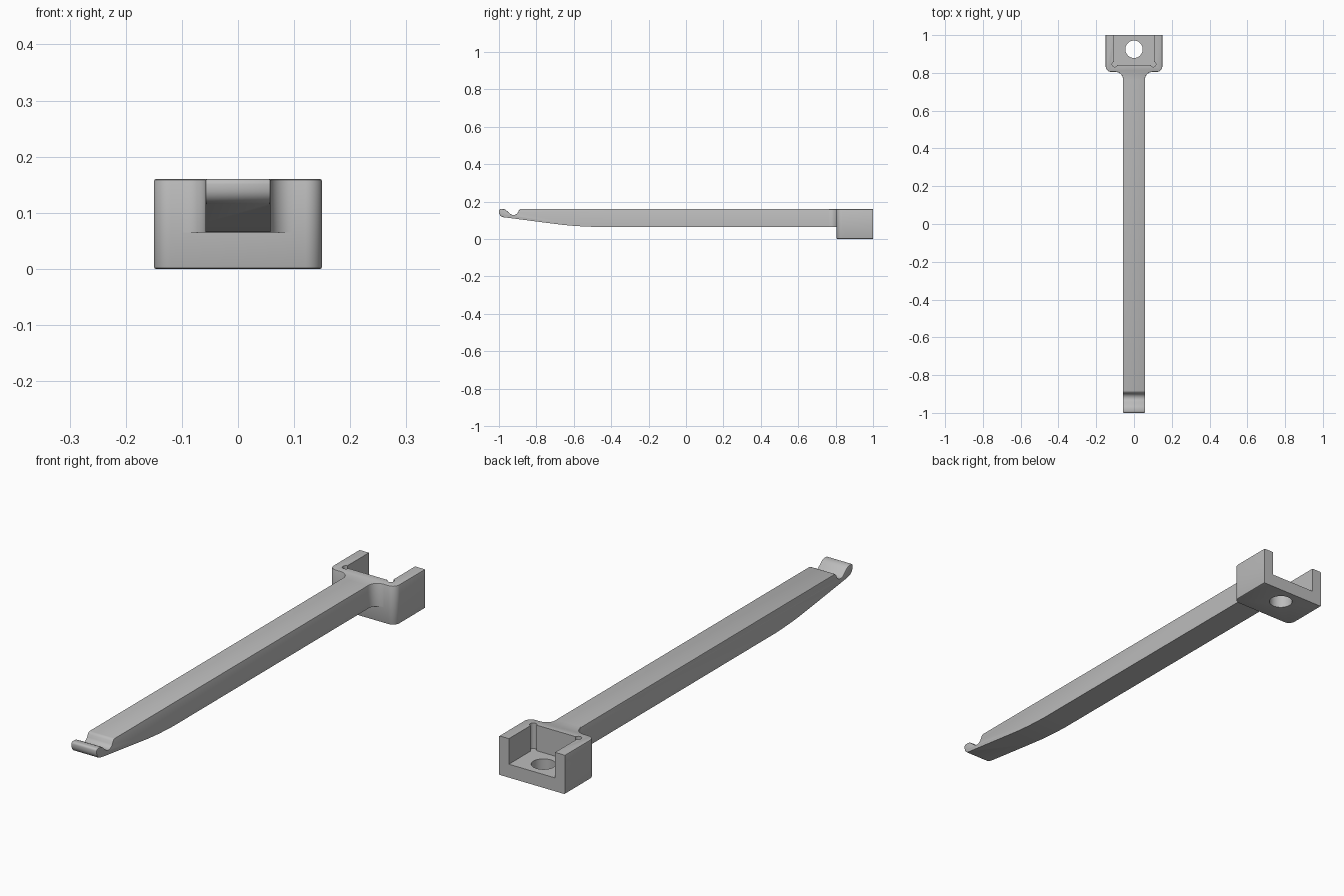
import bpy, bmesh
from math import sin, cos, pi, radians
from mathutils import Vector

cube = bpy.data.objects.get("Cube")
if cube:
    bpy.data.objects.remove(cube, do_unlink=True)

TOP = 0.16          # common upper surface
ARM_W = 0.058       # half width of the arm
ARM_Z = 0.065       # underside of the arm
FLOOR = 0.055       # pocket floor
FRONT = 0.805       # front of the mounting block
FILLET = 0.04

grey = bpy.data.materials.new("plain grey")
grey.use_nodes = True
grey.diffuse_color = (0.5, 0.5, 0.5, 1)
grey.node_tree.nodes["Principled BSDF"].inputs["Base Color"].default_value = (0.5, 0.5, 0.5, 1)


def arc(cx, cy, r, a0, a1, n=8):
    steps = [radians(a0 + (a1 - a0) * i / n) for i in range(n + 1)]
    return [(cx + r * cos(a), cy + r * sin(a)) for a in steps]


def prism(name, points, direction, bevel_rule=None, width=0.004):
    """Extrude a closed outline and soften the edges picked by the rule."""
    bm = bmesh.new()
    face = bm.faces.new([bm.verts.new(p) for p in points])
    out = bmesh.ops.extrude_face_region(bm, geom=[face])
    moved = [g for g in out["geom"] if isinstance(g, bmesh.types.BMVert)]
    bmesh.ops.translate(bm, verts=moved, vec=direction)
    bmesh.ops.recalc_face_normals(bm, faces=bm.faces)
    if bevel_rule:
        edges = [e for e in bm.edges if bevel_rule(e.verts[0].co, e.verts[1].co)]
        bmesh.ops.bevel(bm, geom=edges, offset=width, segments=2,
                        profile=0.5, affect='EDGES')
    mesh = bpy.data.meshes.new(name)
    bm.to_mesh(mesh)
    bm.free()
    mesh.materials.append(grey)
    obj = bpy.data.objects.new(name, mesh)
    bpy.context.collection.objects.link(obj)
    return obj


def activate(obj):
    bpy.ops.object.select_all(action='DESELECT')
    obj.select_set(True)
    bpy.context.view_layer.objects.active = obj


def cut(target, cutter):
    cutter.hide_render = True
    mod = target.modifiers.new("cut", 'BOOLEAN')
    mod.operation = 'DIFFERENCE'
    mod.solver = 'EXACT'
    mod.object = cutter
    activate(target)
    bpy.ops.object.modifier_apply(modifier=mod.name)
    bpy.data.objects.remove(cutter, do_unlink=True)


def plan(points, z):
    return [(x, y, z) for x, y in points]


# Mounting block with rounded front corners
r = 0.03
outline = ([(0.15, 1), (-0.15, 1)]
           + arc(-0.15 + r, FRONT + r, r, 180, 270)
           + arc(0.15 - r, FRONT + r, r, 270, 360))
block = prism("mounting_block", plan(outline, 0), Vector((0, 0, TOP)),
              lambda a, b: abs(a.z - b.z) < 1e-4 and min(a.y, b.y) < 0.99)

# Pocket open at the back, corner reliefs and screw hole
pocket = [(-0.105, 0.843), (0.105, 0.843), (0.105, 1.1), (-0.105, 1.1)]
cut(block, prism("pocket_cutter", plan(pocket, FLOOR), Vector((0, 0, 0.3))))
for side in (-1, 1):
    relief = arc(side * 0.102, 0.846, 0.014, 0, 345, 23)
    cut(block, prism("relief_cutter", plan(relief, FLOOR), Vector((0, 0, 0.3))))
hole = arc(0, 0.925, 0.046, 0, 352.5, 47)
cut(block, prism("hole_cutter", plan(hole, -0.1), Vector((0, 0, 0.4))))

# Neck flaring from the arm into the block
neck_y = FRONT - FILLET
flare = arc(ARM_W + FILLET, neck_y, FILLET, 180, 90)
neck_outline = (flare + [(ARM_W + FILLET, FRONT + 0.007), (-ARM_W - FILLET, FRONT + 0.007)]
                + [(-x, y) for x, y in reversed(flare)])
neck = prism("neck", plan(neck_outline, ARM_Z), Vector((0, 0, TOP - ARM_Z)),
             lambda a, b: min(a.z, b.z) > TOP - 1e-4 and abs(a.y - b.y) > 1e-4
             and max(a.y, b.y) < FRONT + 1e-3)

# Arm: side profile with tapered underside, rounded lip and groove
profile = ([(neck_y, ARM_Z), (neck_y, TOP), (-0.882, TOP), (-0.888, 0.158), (-0.894, 0.152)]
           + arc(-0.922, 0.155, 0.027, -30, -140, 9)
           + [(-0.952, 0.145), (-0.962, 0.154), (-0.972, 0.159), (-0.983, TOP)]
           + arc(-0.991, 0.151, 0.009, 90, 180, 4)
           + arc(-0.972, 0.144, 0.028, 180, 262, 6)
           + [(-0.72, 0.083), (-0.66, 0.0755), (-0.6, 0.07), (-0.55, 0.067), (-0.5, ARM_Z)])
arm = prism("arm", [(-ARM_W, y, z) for y, z in profile], Vector((2 * ARM_W, 0, 0)),
            lambda a, b: abs(a.x - b.x) < 1e-4 and min(a.y, b.y) < neck_y - 1e-3
            and (min(a.z, b.z) > TOP - 1e-3 or max(a.y, b.y) < -0.87), 0.003)

# Smooth rounded areas, crisp edges
for part in (block, neck, arm):
    activate(part)
    bpy.ops.object.shade_smooth_by_angle(angle=radians(30))
